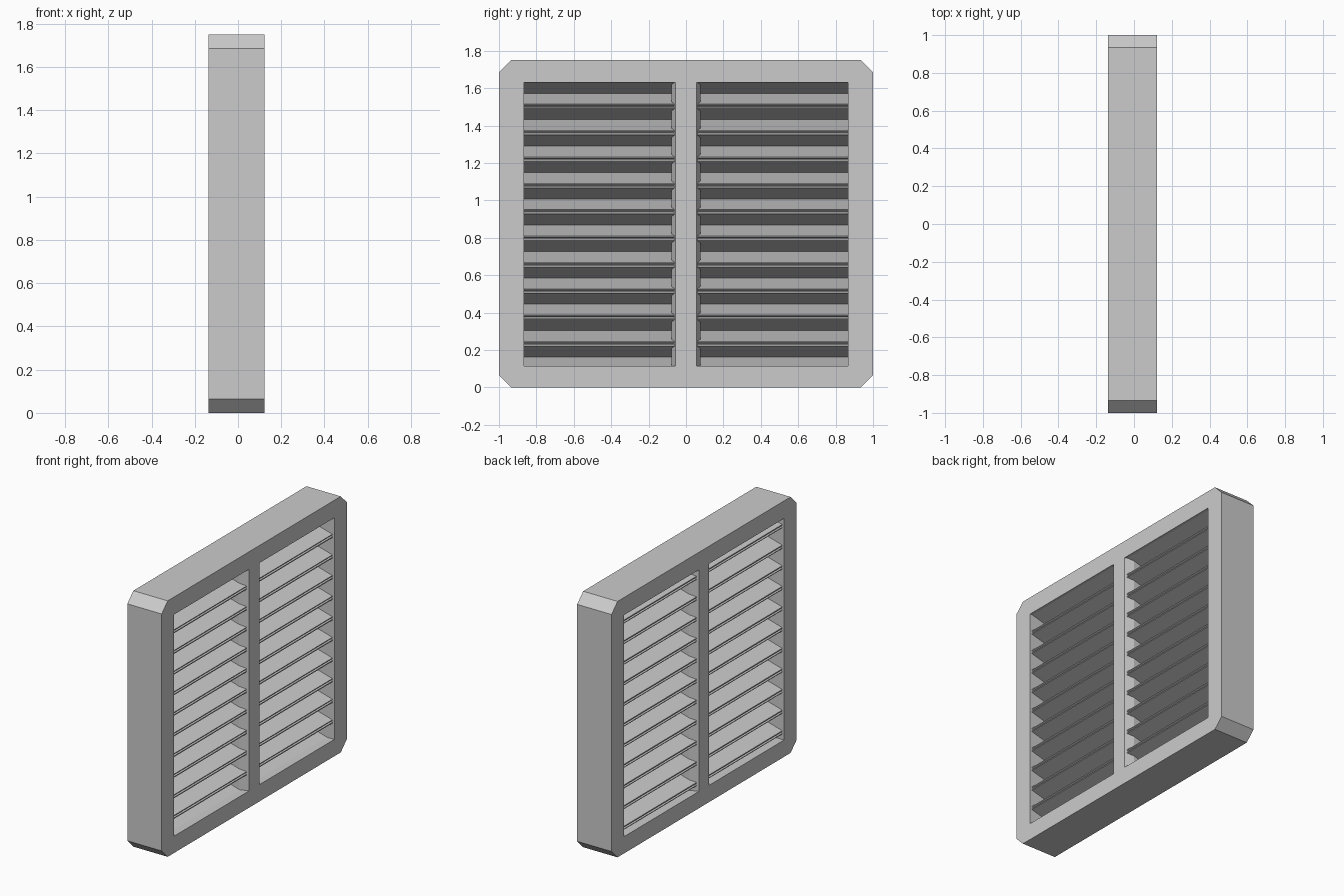
import bpy, bmesh

if "Cube" in bpy.data.objects:
    bpy.data.objects.remove(bpy.data.objects["Cube"])

X0, X1 = -0.137, 0.123          # frame depth
HOLE_Y, HOLE_Z0, HOLE_Z1 = 0.865, 0.115, 1.63


def finish(name, bm):
    bmesh.ops.recalc_face_normals(bm, faces=bm.faces)
    mesh = bpy.data.meshes.new(name)
    bm.to_mesh(mesh)
    bm.free()
    obj = bpy.data.objects.new(name, mesh)
    bpy.context.collection.objects.link(obj)
    return obj


def extrude_profile(name, points, axis_vec):
    """Closed prism from a 3D outline pushed along a vector."""
    bm = bmesh.new()
    face = bm.faces.new([bm.verts.new(p) for p in points])
    ext = bmesh.ops.extrude_face_region(bm, geom=[face], use_keep_orig=True)
    moved = [v for v in ext["geom"] if isinstance(v, bmesh.types.BMVert)]
    bmesh.ops.translate(bm, verts=moved, vec=axis_vec)
    return finish(name, bm)


# Outer frame: chamfered rectangle with a rectangular opening
def build_frame():
    c, h, w = 0.065, 1.75, 1.0
    outer = [(-w + c, 0), (w - c, 0), (w, c), (w, h - c),
             (w - c, h), (-w + c, h), (-w, h - c), (-w, c)]
    inner = [(-HOLE_Y, HOLE_Z0), (HOLE_Y, HOLE_Z0),
             (HOLE_Y, HOLE_Z1), (-HOLE_Y, HOLE_Z1)]
    bm = bmesh.new()
    rings = []
    for x in (X0, X1):
        o = [bm.verts.new((x, y, z)) for y, z in outer]
        i = [bm.verts.new((x, y, z)) for y, z in inner]
        rings.append((o, i))
        for k in range(4):
            n = (k + 1) % 4
            bm.faces.new((o[2 * k], o[2 * k + 1], i[n], i[k]))
            bm.faces.new((o[2 * k + 1], o[(2 * k + 2) % 8], i[n]))
    for a, b in zip(*rings):     # outer rim, then inner walls
        for k in range(len(a)):
            n = (k + 1) % len(a)
            bm.faces.new((a[k], a[n], b[n], b[k]))
    return finish("frame", bm)


build_frame()

# Centre bar, narrowed towards both faces
n, f, d = 0.077, 0.055, 0.06
bar = [(X0, -f), (X0 + d, -n), (X1 - d, -n), (X1, -f),
       (X1, f), (X1 - d, n), (X0 + d, n), (X0, f)]
extrude_profile("centre_bar", [(x, y, HOLE_Z0) for x, y in bar],
                (0, 0, HOLE_Z1 - HOLE_Z0))

# Pleated filter sheet: zigzag with a small double ridge on every fold
PITCH, TOP, FOLDS = 0.141, 1.643, 12


def ridge(x, z, s):
    return [(x, z + s * 0.012), (x, z + s * 0.007), (x - s * 0.012, z + s * 0.001),
            (x, z - s * 0.005), (x, z - s * 0.012)]


front, back = [], []
for k in range(FOLDS):
    z = TOP - k * PITCH
    front += ridge(0.108, z, 1)
    back.append((0.085, z))
    if k < FOLDS - 1:
        front.append((-0.099, z - PITCH / 2))
        back += ridge(-0.122, z - PITCH / 2, -1)[::-1]
outline = front + back[::-1]
extrude_profile("pleated_filter", [(x, -HOLE_Y - 0.005, z) for x, z in outline],
                (0, 2 * HOLE_Y + 0.01, 0))
